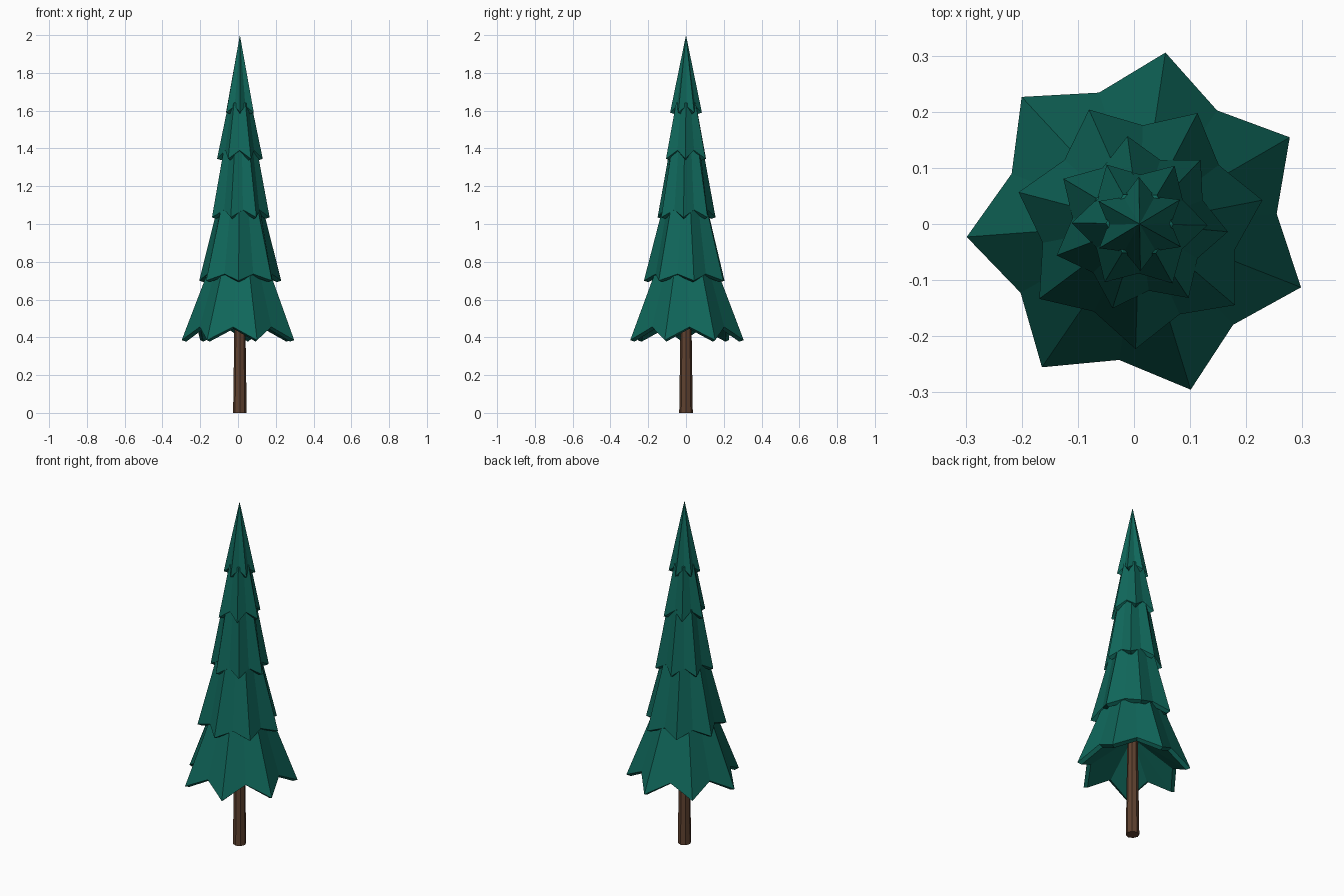
import bpy, bmesh, math

if "Cube" in bpy.data.objects:
    bpy.data.objects.remove(bpy.data.objects["Cube"])

CX = 0.01  # tree axis


def material(name, rgb):
    m = bpy.data.materials.new(name)
    m.diffuse_color = (*rgb, 1)
    m.use_nodes = True
    m.node_tree.nodes["Principled BSDF"].inputs["Base Color"].default_value = m.diffuse_color
    return m


green = material("needle green", (0.005, 0.135, 0.103))
brown = material("bark brown", (0.115, 0.054, 0.029))


def make_object(name, bm, mat):
    bmesh.ops.recalc_face_normals(bm, faces=bm.faces)
    me = bpy.data.meshes.new(name)
    bm.to_mesh(me)
    bm.free()
    me.materials.append(mat)
    ob = bpy.data.objects.new(name, me)
    bpy.context.collection.objects.link(ob)


def tier(name, points, start, r_tip, r_notch, z_tip, z_notch, r_top, z_top):
    """Star-edged hollow skirt with a thin bevelled rim and a domed underside."""
    bm = bmesh.new()

    def ring(rt, rn, zt, zn):
        out = []
        for i in range(points * 2):
            a = math.radians(start + i * 180 / points)
            r, z = (rn, zn) if i % 2 else (rt, zt)
            out.append(bm.verts.new((CX + r * math.cos(a), r * math.sin(a), z)))
        return out

    def bridge(a, b):
        for i in range(len(a)):
            j = (i + 1) % len(a)
            bm.faces.new((a[i], a[j], b[j], b[i]))

    def cap(a, z):
        tip = bm.verts.new((CX, 0, z))
        for i in range(len(a)):
            bm.faces.new((a[i], a[(i + 1) % len(a)], tip))

    k = r_notch / r_tip
    edge = ring(r_tip, r_notch, z_tip, z_notch)
    rim = ring(r_tip - 0.024, r_notch - 0.022, z_tip - 0.008, z_notch - 0.01)
    bridge(edge, rim)
    if r_top:
        top = ring(r_top, r_top * (k + 1) / 2, z_top, z_top)
        bridge(edge, top)
        cap(top, z_top + 0.03)
    else:
        cap(edge, z_top)
    # underside rises toward the trunk
    h = (z_top - z_tip) * 0.5
    inner = ring(0.03, 0.03, z_tip + h, z_tip + h)
    bridge(rim, inner)
    cap(inner, z_tip + h)
    make_object(name, bm, green)


tiers = [
    (7, 30.0, 0.309, 0.245, 0.385, 0.455, 0.165, 0.76),
    (7, 11.0, 0.223, 0.176, 0.70, 0.735, 0.122, 1.09),
    (7, -5.0, 0.158, 0.120, 1.035, 0.075 + 1.0, 0.090, 1.40),
    (6, -1.0, 0.121, 0.088, 1.345, 1.39, 0.060, 1.64),
    (6, 31.0, 0.084, 0.056, 1.59, 1.625, 0.0, 2.0),
]
for n, t in enumerate(tiers, 1):
    tier(f"branch_tier_{n}", *t)

# trunk
bm = bmesh.new()
bmesh.ops.create_cone(bm, cap_ends=True, segments=8, radius1=0.036, radius2=0.027, depth=0.62)
bmesh.ops.translate(bm, verts=bm.verts, vec=(CX, 0, 0.31))
make_object("trunk", bm, brown)
